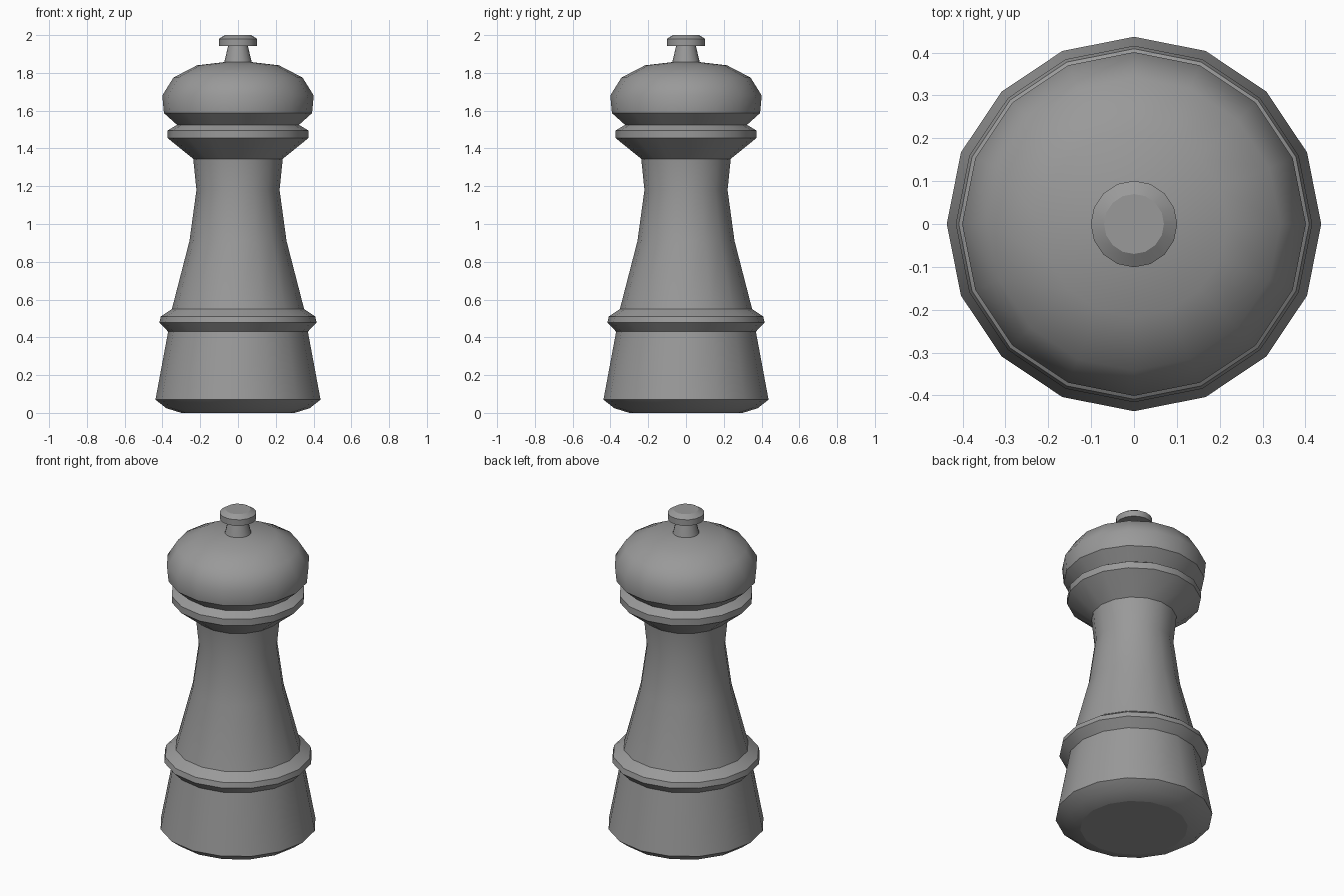
import bpy, bmesh
from math import cos, sin, pi, radians

if "Cube" in bpy.data.objects:
    bpy.data.objects.remove(bpy.data.objects["Cube"])

SIDES = 16

# Dark grey finish shared by all parts
dark = bpy.data.materials.new("dark_grey")
dark.diffuse_color = (0.32, 0.32, 0.32, 1)
dark.use_nodes = True
dark.node_tree.nodes["Principled BSDF"].inputs["Base Color"].default_value = dark.diffuse_color


def lathe(name, profile, close_bottom=False, close_top=False):
    """Revolve a bottom-to-top list of (radius, z) around the z axis."""
    bm = bmesh.new()
    rings = [[bm.verts.new((r * cos(2 * pi * i / SIDES), r * sin(2 * pi * i / SIDES), z))
              for i in range(SIDES)] for r, z in profile]
    for low, high in zip(rings, rings[1:]):
        for i in range(SIDES):
            j = (i + 1) % SIDES
            bm.faces.new((low[i], low[j], high[j], high[i]))
    if close_bottom:
        bm.faces.new(rings[0][::-1])
    if close_top:
        bm.faces.new(rings[-1])
    mesh = bpy.data.meshes.new(name)
    bm.to_mesh(mesh)
    bm.free()
    mesh.materials.append(dark)
    obj = bpy.data.objects.new(name, mesh)
    bpy.context.collection.objects.link(obj)
    bpy.ops.object.select_all(action='DESELECT')
    obj.select_set(True)
    bpy.context.view_layer.objects.active = obj
    bpy.ops.object.shade_smooth_by_angle(angle=radians(40))
    # Keep the end discs flat
    for poly in mesh.polygons:
        if len(poly.vertices) == SIDES:
            poly.use_smooth = False
    return obj


# Flared foot with rounded underside
lathe("base", [(0.30, 0), (0.38, 0.025), (0.437, 0.07), (0.37, 0.43)], close_bottom=True)

# Raised band above the foot
lathe("lower_ring", [(0.37, 0.43), (0.416, 0.478), (0.409, 0.51), (0.35, 0.55)])

# Tapered waist
lathe("body", [(0.35, 0.55), (0.257, 0.91), (0.22, 1.18), (0.237, 1.345)])

# Flared collar under the cap
lathe("collar", [(0.237, 1.345), (0.373, 1.455), (0.373, 1.495), (0.323, 1.525)])

# Domed turning cap
lathe("cap", [(0.323, 1.525), (0.392, 1.587), (0.401, 1.68), (0.342, 1.775),
              (0.217, 1.84), (0.073, 1.857)])

# Stem and tightening knob
lathe("knob", [(0.073, 1.857), (0.052, 1.943), (0.101, 1.943),
               (0.101, 1.98), (0.07, 2.0)], close_top=True)
